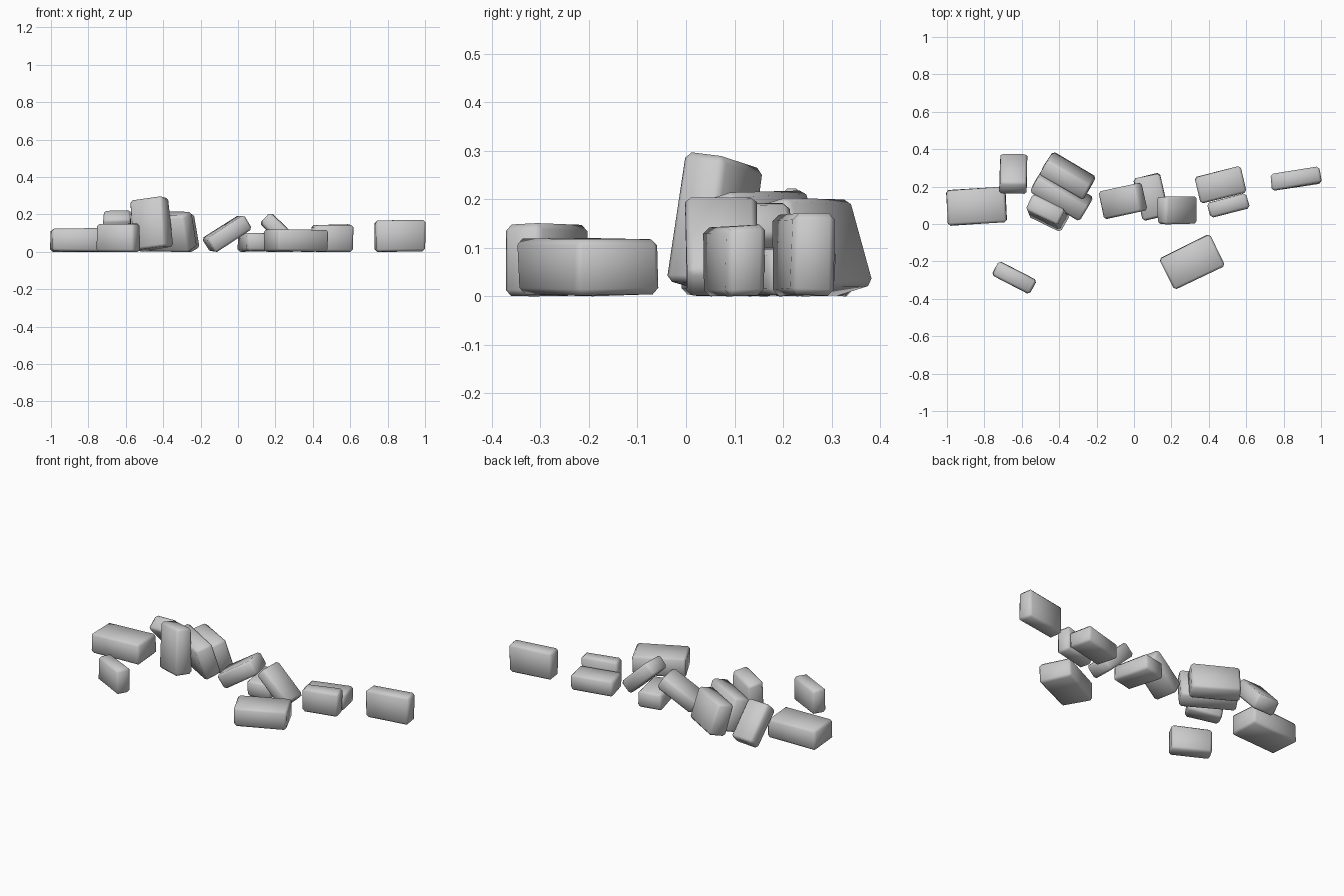
import bpy, bmesh, random
from math import radians
from mathutils import Matrix, Vector, Euler

if "Cube" in bpy.data.objects:
    bpy.data.objects.remove(bpy.data.objects["Cube"])

random.seed(7)


def stone(name, centre, size, rot=(0, 0, 0), bevel=0.013):
    """Worn block: jittered box with chamfered edges, resting on the ground."""
    bm = bmesh.new()
    bmesh.ops.create_cube(bm, size=1)
    for v in bm.verts:
        v.co = Vector([c * s + random.uniform(-0.004, 0.004) for c, s in zip(v.co, size)])
    bmesh.ops.bevel(bm, geom=bm.edges[:], offset=bevel, segments=1,
                    profile=0.5, affect='EDGES')
    turn = Euler([radians(a) for a in rot], 'XYZ').to_matrix().to_4x4()
    bm.transform(Matrix.Translation((centre[0], centre[1], 0)) @ turn)
    low = min(v.co.z for v in bm.verts)
    for v in bm.verts:
        v.co.z -= low
    bmesh.ops.recalc_face_normals(bm, faces=bm.faces[:])
    for f in bm.faces:
        f.smooth = True
    me = bpy.data.meshes.new(name)
    bm.to_mesh(me)
    bm.free()
    ob = bpy.data.objects.new(name, me)
    bpy.context.collection.objects.link(ob)
    return ob


# Blocks lying flat or standing on edge
stone("left_block", (-0.84, 0.095), (0.315, 0.19, 0.122), (0, 0, 3))
stone("front_left_slab", (-0.64, -0.286), (0.225, 0.085, 0.147), (0, 0, -28))
stone("middle_low_block", (0.092, 0.145), (0.142, 0.23, 0.096), (0, 0, 13))
stone("front_right_block", (0.31, -0.203), (0.297, 0.187, 0.116), (0, 0, 26))
stone("pair_back_block", (0.463, 0.21), (0.25, 0.145, 0.098), (0, 0, 13.5))
stone("pair_front_slab", (0.505, 0.1), (0.215, 0.082, 0.142), (0, 0, 13.5))
stone("far_right_slab", (0.864, 0.243), (0.265, 0.09, 0.166), (0, 0, 9))

# Three slabs leaning on one another
stone("leaning_slab_front", (-0.465, 0.06), (0.195, 0.10, 0.27), (-5, -8, -26))
stone("leaning_slab_middle", (-0.39, 0.158), (0.31, 0.10, 0.20), (18, 0, -30))
stone("leaning_slab_back", (-0.355, 0.26), (0.27, 0.10, 0.19), (17, 0, -30))

# Toppled blocks propped on the others
stone("toppled_block_back", (-0.645, 0.27), (0.147, 0.238, 0.088), (-47, 0, -1))
stone("toppled_block_middle", (-0.06, 0.122), (0.24, 0.148, 0.09), (0, -32, 12))
stone("toppled_block_right", (0.23, 0.072), (0.235, 0.145, 0.08), (0, 44, 0))
